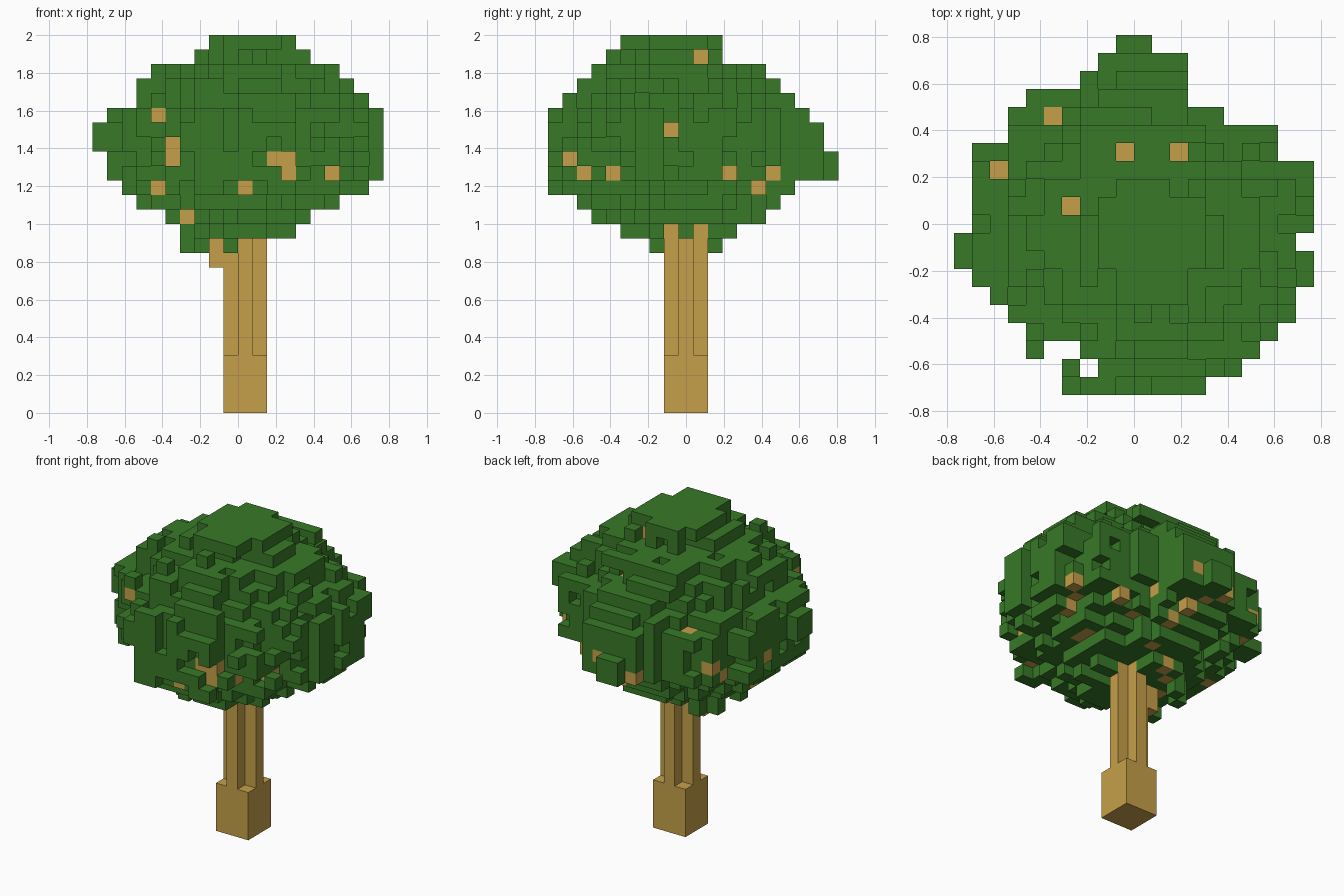
import bpy
import bmesh
import random
from mathutils import Vector, noise

random.seed(5)
S = 2 / 26  # edge length of one block

if "Cube" in bpy.data.objects:
    bpy.data.objects.remove(bpy.data.objects["Cube"], do_unlink=True)


def make_material(name, color):
    mat = bpy.data.materials.new(name)
    mat.use_nodes = True
    mat.diffuse_color = color
    mat.node_tree.nodes["Principled BSDF"].inputs["Base Color"].default_value = color
    return mat


leaf_green = make_material("leaf_green", (0.040, 0.190, 0.021, 1))
wood_tan = make_material("wood_tan", (0.565, 0.352, 0.068, 1))

# Crown layers from the bottom up: first and last block in x, then in y
FIRST_LAYER = 12
LAYERS = [(-4, 3, -4, 3), (-5, 4, -6, 5), (-7, 6, -7, 6), (-8, 8, -9, 7),
          (-9, 9, -9, 10), (-9, 9, -9, 10), (-10, 9, -10, 9), (-10, 9, -9, 9),
          (-9, 9, -9, 8), (-7, 8, -8, 7), (-7, 7, -7, 6), (-6, 6, -6, 5),
          (-3, 4, -5, 2), (-2, 3, -4, 2)]
# Plan outline from front to back: first and last block in x
ROWS = [(-2, -2), (-4, 3), (-4, 5), (-6, 6), (-6, 7), (-7, 8), (-9, 8),
        (-9, 9), (-10, 9), (-10, 8), (-9, 9), (-9, 9), (-9, 9), (-9, 9),
        (-9, 8), (-7, 7), (-7, 4), (-7, 2), (-3, 2), (-2, 2), (-1, 0)]
NOTCHES = {(-5, -7), (-4, -7), (-3, -8)}


def neighbours(cell):
    for axis in range(3):
        for step in (-1, 1):
            near = list(cell)
            near[axis] += step
            yield axis, step, tuple(near)


def in_plan(i, j, scale):
    row = round(j / scale)
    if abs(row) > 10 or (i, j) in NOTCHES:
        return False
    left, right = ROWS[row + 10]
    return left <= round(i / scale) <= right


def leaf_cells():
    """Ragged elliptical layers that follow the plan outline."""
    cells = set()
    for k, (x0, x1, y0, y1) in enumerate(LAYERS, FIRST_LAYER):
        rx, ry = (x1 - x0 + 1) / 2, (y1 - y0 + 1) / 2
        big = max(rx, ry)
        for j in range(y0, y1 + 1):
            for i in range(x0, x1 + 1):
                u = (i - (x0 + x1) / 2) / rx
                v = (j - (y0 + y1) / 2) / ry
                # Ragged by about one block, fuller at the widest points
                clump = noise.noise(Vector((i, j, k)) * 0.45)
                limit = 1.02 + (1.2 * clump - random.uniform(-0.3, 1.5)) / big
                scale = min(1, big / 10 * random.uniform(0.9, 1.12))
                if (i in (x0, x1) or j in (y0, y1)) and random.random() < 0.75:
                    limit, scale = 1.03, 1
                if u * u + v * v < limit * limit and in_plan(i, j, scale):
                    cells.add((i, j, k))
    # Open space beside the trunk under the crown
    cells = {c for c in cells
             if not (c[2] == 12 and abs(c[1]) == 1 and c[0] > 0)}
    cells = {c for c in cells if any(n in cells for _, _, n in neighbours(c))}
    # Leaf blocks hanging around the trunk
    for i, j in ((-1, -2), (-4, -2), (-3, 2), (-4, 1)):
        cells.update({(i, j, 11), (i, j, 12)})
    cells.add((2, 0, 12))
    cells.update((i, -2, 12) for i in range(-2, 3))
    return cells


def trunk_cells():
    """Square foot with a cross-shaped column above."""
    return {(i, j, k) for i in (-1, 0, 1) for j in (-1, 0, 1) for k in range(16)
            if k < 4 or i == 0 or j == 0}


def exposed_wood(leaves):
    """Blocks of branch that show through gaps in the leaves."""
    wood = set()
    front = [(-6, 20), (-5, 18), (-5, 17), (-6, 15), (2, 17), (3, 17),
             (3, 16), (6, 16), (0, 15), (-4, 13)]
    side = [(1, 24), (-1, 19), (-8, 17), (-7, 16), (-5, 16), (3, 16),
            (6, 16), (5, 15)]
    top = [(-5, 6), (-8, 3), (-1, 4), (2, 4), (-4, 1)]
    aims = ((front, 0, 2, 1, -1), (side, 1, 2, 0, 1), (top, 0, 1, 2, 1))

    def outermost(a, b, spot, axis, sign):
        return sorted((c for c in leaves if (c[a], c[b]) == spot),
                      key=lambda c: -sign * c[axis])

    for spots, a, b, axis, sign in aims:
        for spot in spots:
            cells = outermost(a, b, spot, axis, sign)
            if len(cells) > 1:
                leaves.discard(cells[0])
                wood.add(cells[1])

    # Leaves over the sides of a branch that should stay hidden
    for c in sorted(wood):
        for spots, a, b, axis, sign in aims:
            if (c[a], c[b]) in spots or outermost(a, b, (c[a], c[b]), axis, sign)[0] != c:
                continue
            cover = list(c)
            cover[axis] += sign
            if not any((cover[p], cover[q]) in s for s, p, q, _, _ in aims):
                leaves.add(tuple(cover))

    # Scattered wood on the underside and the back, tucked behind leaves
    for c in sorted(leaves):
        covered = all(outermost(a, b, (c[a], c[b]), axis, sign)[0] != c
                      for _, a, b, axis, sign in aims)
        below = (c[0], c[1], c[2] - 1) not in leaves
        behind = (c[0], c[1] + 1, c[2]) not in leaves
        if covered and 12 <= c[2] <= 17:
            if random.random() < 0.12 * below + 0.03 * behind:
                wood.add(c)
    # Low branch beside the trunk
    return wood | {(-2, 0, 10), (-2, 0, 11), (-2, 0, 12), (-3, 0, 12), (-2, 2, 12)}


def build(name, cells, solid, mat):
    """Mesh of all block faces that do not touch another block."""
    bm = bmesh.new()
    verts = {}

    def vert(p):
        if p not in verts:
            verts[p] = bm.verts.new((p[0] * S, (p[1] - 0.5) * S, p[2] * S))
        return verts[p]

    for cell in sorted(cells):
        for axis, step, near in neighbours(cell):
            if near in solid:
                continue
            b, c = (axis + 1) % 3, (axis + 2) % 3
            corners = []
            for db, dc in ((0, 0), (1, 0), (1, 1), (0, 1)):
                p = list(cell)
                p[axis] += step > 0
                p[b] += db
                p[c] += dc
                corners.append(vert(tuple(p)))
            bm.faces.new(corners if step > 0 else corners[::-1])
    mesh = bpy.data.meshes.new(name)
    bm.to_mesh(mesh)
    bm.free()
    mesh.materials.append(mat)
    obj = bpy.data.objects.new(name, mesh)
    bpy.context.scene.collection.objects.link(obj)


leaves = leaf_cells()
trunk = trunk_cells()
leaves -= trunk
branches = exposed_wood(leaves) - trunk
leaves -= branches
solid = leaves | trunk | branches

build("trunk", trunk, solid, wood_tan)
build("branches", branches, solid, wood_tan)
build("leaf_crown", leaves, solid, leaf_green)
